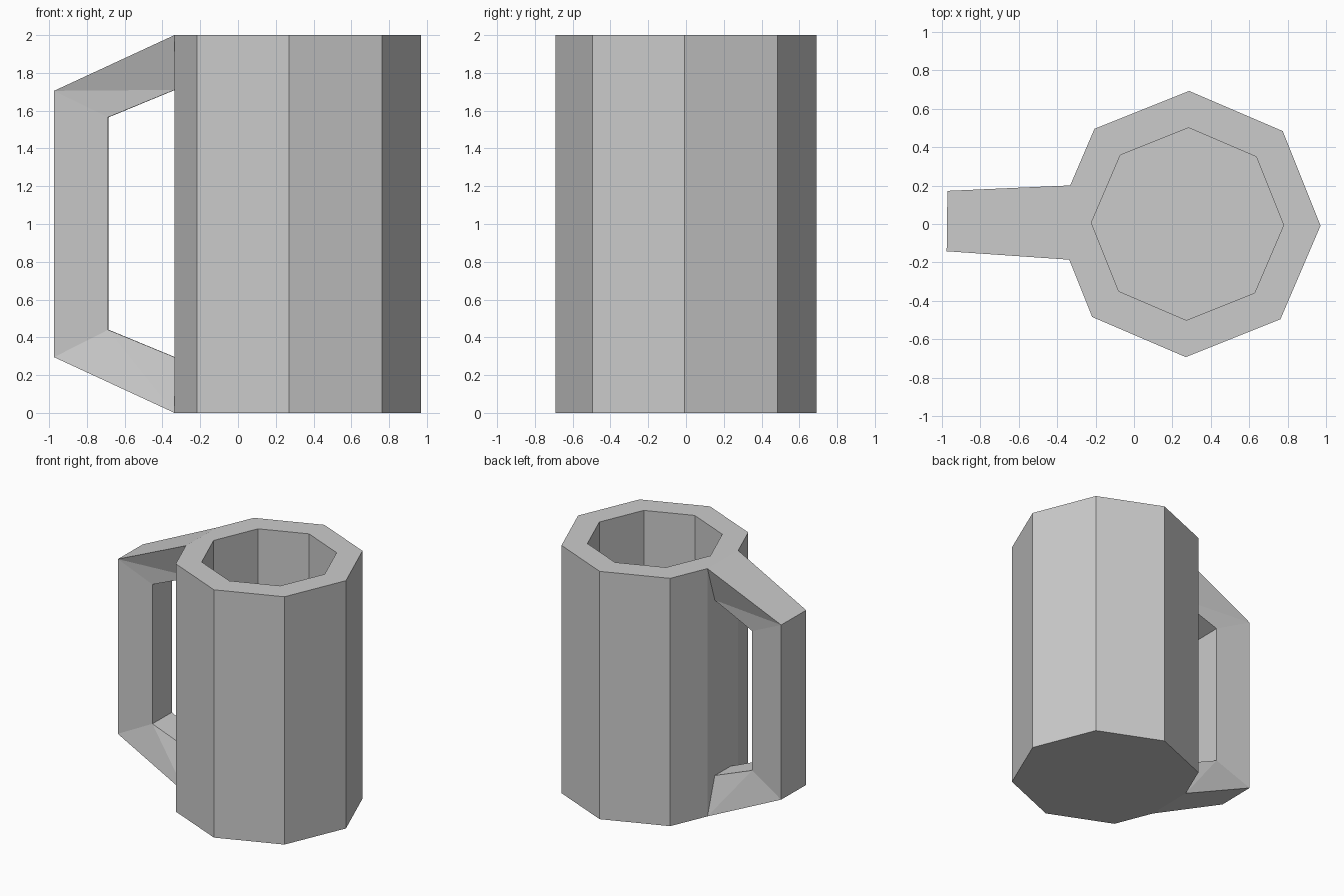
import bpy, bmesh, math
from mathutils import Matrix

if "Cube" in bpy.data.objects:
    bpy.data.objects.remove(bpy.data.objects["Cube"])

R_OUT, R_IN, HEIGHT, FLOOR = 0.692, 0.50, 2.0, 0.2
bm = bmesh.new()


def polar(r, deg):
    a = math.radians(deg)
    return r * math.cos(a), r * math.sin(a)


def ring(points, z):
    return [bm.verts.new((x, y, z)) for x, y in points]


# Body outline: octagon whose handle-side corner is cut flat
cut_x, cut_y = -0.612, 0.193
outline = [polar(R_OUT, a) for a in (0, 45, 90, 135)]
outline += [(cut_x, cut_y), (cut_x, -cut_y)]
outline += [polar(R_OUT, a) for a in (225, 270, 315)]
inside = [polar(R_IN, 45 * i) for i in range(8)]

bottom, top = ring(outline, 0), ring(outline, HEIGHT)
rim, floor = ring(inside, HEIGHT), ring(inside, FLOOR)

# Outer walls (handle side is left open) and base
for i in range(9):
    j = (i + 1) % 9
    if i != 4:
        bm.faces.new((bottom[i], bottom[j], top[j], top[i]))
bm.faces.new(bottom[::-1])

# Rim, inner walls and inner floor
match = [0, 1, 2, 3, 4, 4, 5, 6, 7]
for i in range(9):
    j = (i + 1) % 9
    a, b = rim[match[i]], rim[match[j]]
    bm.faces.new((top[i], top[j], a) if a == b else (top[i], top[j], b, a))
for i in range(8):
    j = (i + 1) % 8
    bm.faces.new((rim[i], rim[j], floor[j], floor[i]))
bm.faces.new(floor)


# Handle stations: outer +y, outer -y, inner +y, inner -y
def pair(x, half, z):
    return [bm.verts.new((x, s * half, z)) for s in (1, -1)]


s0 = top[4:6] + pair(cut_x, 0.10, 1.71)
s1 = pair(-1.25, 0.157, 1.705) + pair(-0.964, 0.122, 1.565)
s2 = pair(-1.25, 0.157, 0.295) + pair(-0.964, 0.122, 0.44)
s3 = bottom[4:6] + pair(cut_x, 0.10, 0.295)
for a, b in ((s0, s1), (s1, s2), (s2, s3)):
    bm.faces.new((a[0], a[1], b[1], b[0]))
    bm.faces.new((a[2], a[3], b[3], b[2]))
    for k in (0, 1):
        if a is s0:
            bm.faces.new((a[k], b[k], a[k + 2]))
            bm.faces.new((b[k], b[k + 2], a[k + 2]))
        elif a is s2:
            bm.faces.new((a[k], b[k], a[k + 2]))
            bm.faces.new((b[k], b[k + 2], a[k + 2]))
        else:
            bm.faces.new((a[k], b[k], b[k + 2], a[k + 2]))

# Wall behind the handle, between its two roots
bm.faces.new((s3[0], s0[0], s0[2], s0[3], s0[1], s3[1], s3[3], s3[2]))

# Slight turn about the body axis, then place
bm.transform(Matrix.Translation((0.278, 0, 0)) @ Matrix.Rotation(math.radians(-0.7), 4, 'Z'))
bmesh.ops.recalc_face_normals(bm, faces=bm.faces[:])
mesh = bpy.data.meshes.new("mug")
bm.to_mesh(mesh)
bm.free()
bpy.context.collection.objects.link(bpy.data.objects.new("mug", mesh))
